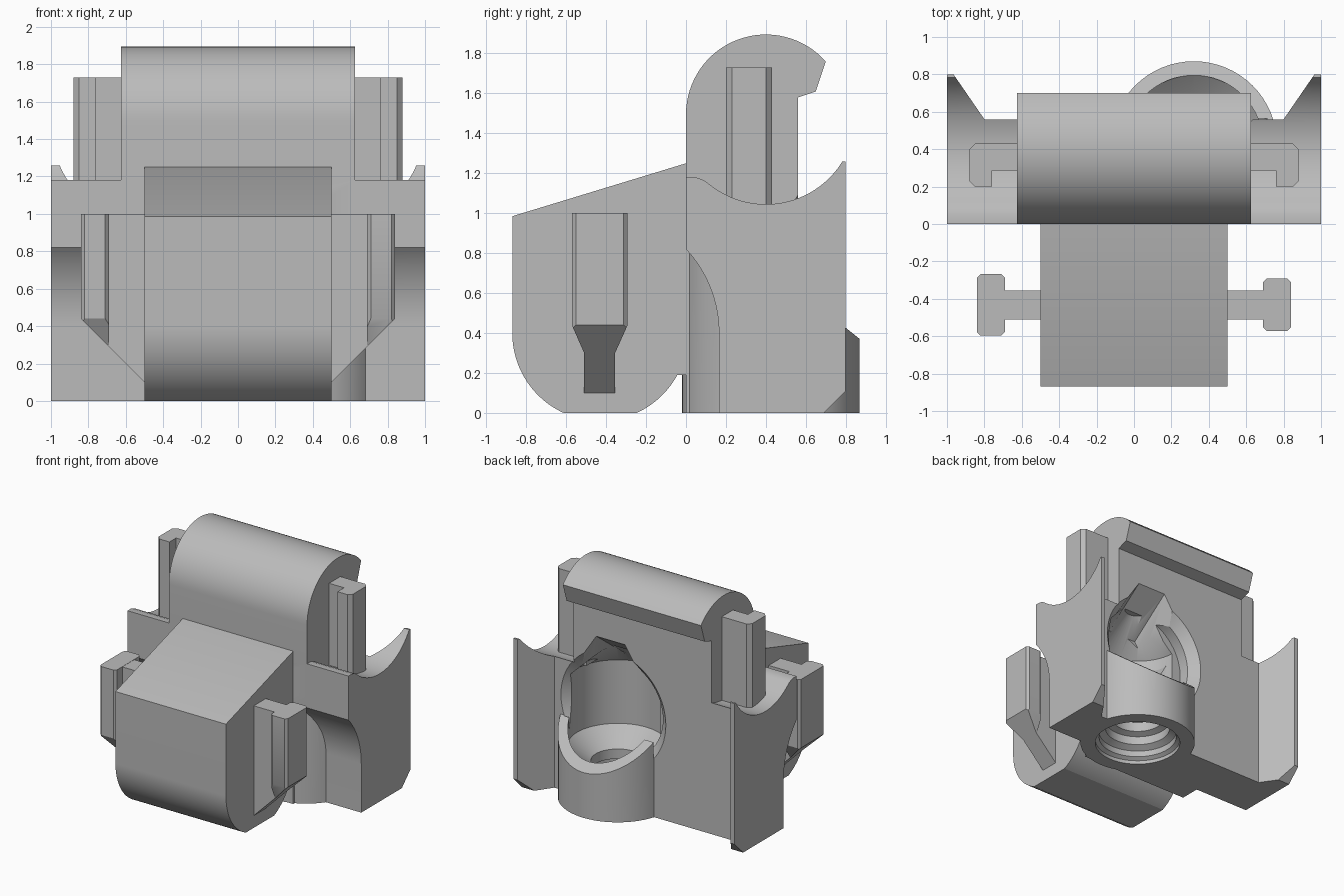
import bpy, bmesh
from math import sin, cos, pi, radians
from mathutils import Matrix, Vector

cube = bpy.data.objects.get("Cube")
if cube:
    bpy.data.objects.remove(cube, do_unlink=True)

grey = bpy.data.materials.new("plain_grey")
grey.use_nodes = True
grey.diffuse_color = (0.5, 0.5, 0.5, 1)
for node in grey.node_tree.nodes:
    if node.type == 'BSDF_PRINCIPLED':
        node.inputs["Base Color"].default_value = (0.5, 0.5, 0.5, 1)


def finish(name, bm):
    bmesh.ops.recalc_face_normals(bm, faces=bm.faces[:])
    mesh = bpy.data.meshes.new(name)
    bm.to_mesh(mesh)
    bm.free()
    mesh.materials.append(grey)
    obj = bpy.data.objects.new(name, mesh)
    bpy.context.scene.collection.objects.link(obj)
    return obj


def place(axis, p, t):
    return {'x': (t, *p), 'y': (p[0], t, p[1]), 'z': (*p, t)}[axis]


def prism_bm(axis, pts, a, b):
    """Flat profile swept along an axis."""
    bm = bmesh.new()
    low = [bm.verts.new(place(axis, p, a)) for p in pts]
    high = [bm.verts.new(place(axis, p, b)) for p in pts]
    n = len(pts)
    bm.faces.new(low[::-1])
    bm.faces.new(high)
    for i in range(n):
        j = (i + 1) % n
        bm.faces.new((low[i], low[j], high[j], high[i]))
    return bm


def prism(name, axis, pts, a, b):
    return finish(name, prism_bm(axis, pts, a, b))


def arc(cx, cy, r, start, end, n=32):
    angles = [radians(start + (end - start) * i / n) for i in range(n + 1)]
    return [(cx + r * cos(t), cy + r * sin(t)) for t in angles]


def lathe(name, profile, centre, along_y=False, n=64):
    """Round solid from (radius, height) pairs."""
    bm = bmesh.new()
    rings = [[bm.verts.new((r * cos(2 * pi * i / n), r * sin(2 * pi * i / n), h))
              for i in range(n)] for r, h in profile]
    for lo, hi in zip(rings, rings[1:]):
        for i in range(n):
            j = (i + 1) % n
            bm.faces.new((lo[i], lo[j], hi[j], hi[i]))
    bm.faces.new(rings[0][::-1])
    bm.faces.new(rings[-1])
    if along_y:
        bm.transform(Matrix.Rotation(-pi / 2, 4, 'X'))
    bm.transform(Matrix.Translation(centre))
    return finish(name, bm)


def combine(target, tool, operation):
    """Apply a boolean and remove the tool."""
    mod = target.modifiers.new("boolean", 'BOOLEAN')
    mod.operation = operation
    mod.solver = 'EXACT'
    mod.object = tool
    bpy.context.view_layer.objects.active = target
    bpy.ops.object.modifier_apply(modifier=mod.name)
    bpy.data.objects.remove(tool, do_unlink=True)


parts = []

# Wide body with flared wings
half = [(1, 0), (1, .8), (.965, .8), (.8, .56)]
body = prism("carriage_body", 'z', half + [(-x, y) for x, y in half[::-1]], 0, 1.26)
parts.append(body)

# Curved scoop in the top, and chamfer under the wings
scoop = [(-.1, 1.18), (.05, 1.18), (.09, 1.165)] + arc(.4, 1.495, .45, 231.5, 340)
scoop += [(.95, 1.6), (-.1, 1.6)]
combine(body, prism("scoop", 'x', scoop, -1.2, 1.2), 'DIFFERENCE')
combine(body, prism("wing_chamfer", 'x', [(.68, -.01), (.9, -.01), (.9, .21)], -1.2, 1.2),
        'DIFFERENCE')

# Rounded upper block with a hooked lip
hook = arc(.4, 1.495, .4, 180, 41.5) + [(.65, 1.61), (.56, 1.58), (.56, .9), (0, .9)]
combine(body, prism("upper_block", 'x', hook, -.625, .625), 'UNION')

# Rounded recesses at the front of each wing
recess = [(-.1, -.1), (.165, -.1)] + arc(-.452, .4, .617, 0, 42.9, 16) + [(-.1, .82)]
for s in (-1, 1):
    combine(body, prism("recess", 'x', recess, s * .5, s * 1.2), 'DIFFERENCE')

# Upright socket tube with a slanted rim
socket = Vector((.32, .425, 0))
tube_bm = prism_bm('z', arc(socket.x, socket.y, .445, 0, 354.375, 63), 0, 1)
for v in tube_bm.verts:
    if v.co.z > .5:
        v.co.z = .37 + .8 * (.87 - v.co.y)
combine(body, finish("socket_tube", tube_bm), 'UNION')

# Stepped bore, rear opening and faceted pocket
bore = [(.33, -.05), (.33, .03), (.3, .05), (.3, .1), (.25, .13), (.25, .2), (.2, .22),
        (.2, .3), (.25, .33), (.37, .43), (.37, .95), (.1, 1.2)]
combine(body, lathe("bore", bore, socket), 'DIFFERENCE')
opening = [(.4, .4), (.4, .49), (.48, .565)]
combine(body, lathe("opening", opening, (.265, 0, .78), along_y=True), 'DIFFERENCE')
pocket = [(.16, 1.37), (.42, 1.37), (.6, 1.1), (.55, .7), (0, .7), (-.04, 1.06)]
pocket_bm = prism_bm('y', pocket, .2, .6)
for v in pocket_bm.verts:
    if v.co.y < .4:
        v.co.z -= .3
combine(body, finish("pocket", pocket_bm), 'DIFFERENCE')

# Front block with a sloping roof and round underside
front = [(.02, 1.25), (0, 1.25), (-.87, .985)] + arc(-.43, .4, .44, 180, 245.4)
front += arc(-.43, .4, .44, 294.6, 331.5, 16) + [(.02, .19)]
parts.append(prism("front_block", 'x', front, -.5, .5))

for s, side in ((1, "left"), (-1, "right")):
    # Upper hooked rail
    rail = [(.6, .285), (.76, .285), (.76, .2), (.85, .2), (.88, .23), (.88, .4),
            (.85, .43), (.6, .43)]
    parts.append(prism(side + "_upper_rail", 'z', [(s * x, y) for x, y in rail], 1, 1.73))

    # Front T rail, cut underneath at forty-five degrees
    w = .14 if s > 0 else .165
    stem = [(-.51, 0), (-.51, .998), (-.355, .998), (-.355, 0)]
    e = .02
    head = [(-.432 - w, 1), (-.432 + w, 1), (-.432 + w, .44), (-.355, .3), (-.51, .3),
            (-.432 - w, .44)]
    for part, shape, a, b in (("stem", stem, .48, .72), ("head", head, .69, .84)):
        bm = prism_bm('x', shape, s * a, s * b)
        if part == "head":
            edges = [k for k in bm.edges if abs(k.verts[0].co.z - k.verts[1].co.z) > .4]
            bmesh.ops.bevel(bm, geom=edges, offset=e, segments=1, affect='EDGES')
        cut = bmesh.ops.bisect_plane(bm, geom=bm.verts[:] + bm.edges[:] + bm.faces[:],
                                     plane_co=(s * .5, 0, .1), plane_no=(s, 0, -1),
                                     clear_outer=True)
        rim = [g for g in cut["geom_cut"] if isinstance(g, bmesh.types.BMEdge)]
        if rim:
            bmesh.ops.holes_fill(bm, edges=rim)
        parts.append(finish(side + "_front_rail_" + part, bm))

# Smooth the curves and keep the corners crisp
bpy.ops.object.select_all(action='DESELECT')
for obj in parts:
    obj.select_set(True)
bpy.context.view_layer.objects.active = body
bpy.ops.object.shade_smooth_by_angle(angle=radians(25))
